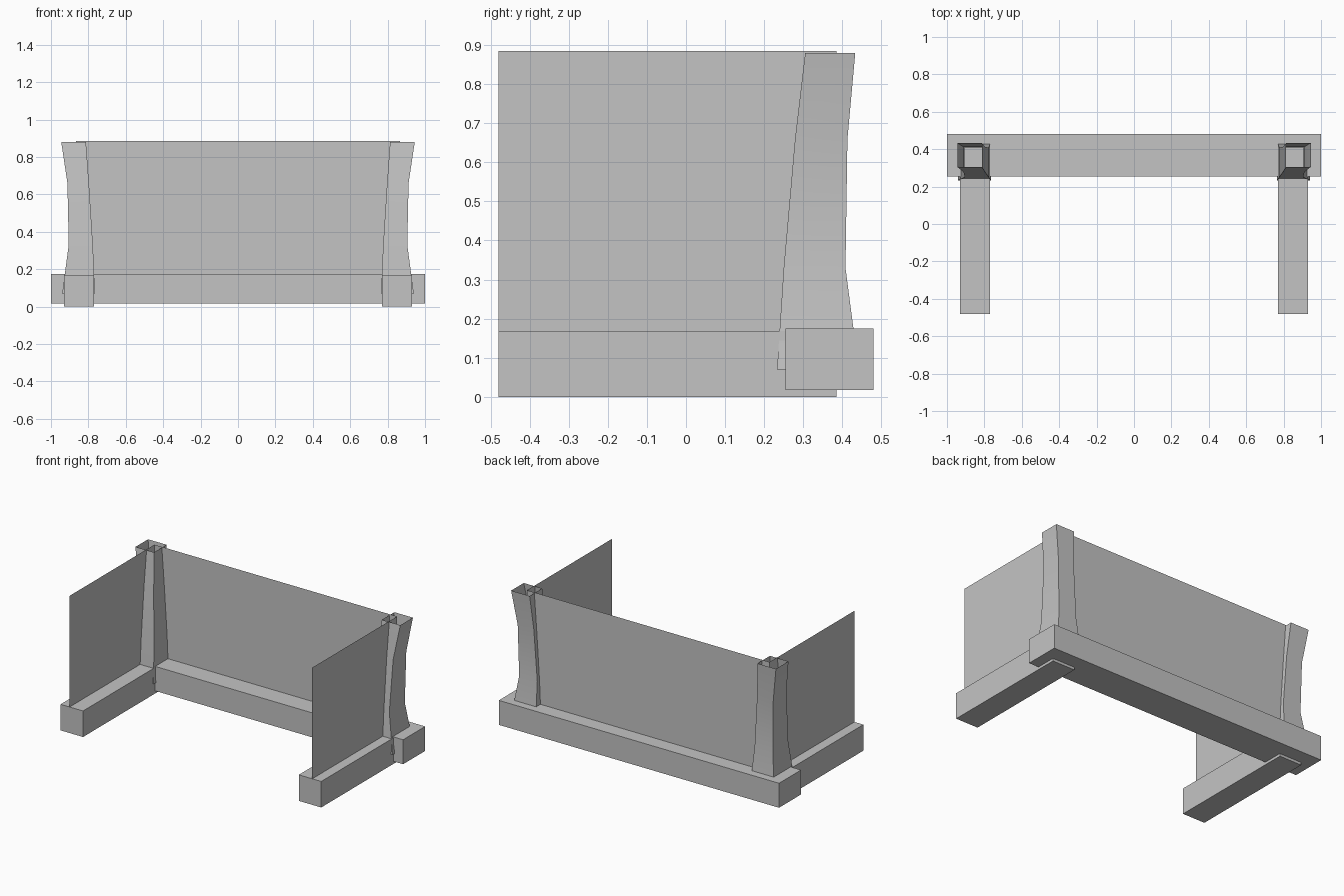
import bpy, bmesh, math

cube = bpy.data.objects.get("Cube")
if cube:
    bpy.data.objects.remove(cube, do_unlink=True)

# One plain grey for everything
grey = bpy.data.materials.new("plain grey")
grey.use_nodes = True
colour = (0.55, 0.55, 0.55, 1)
grey.diffuse_color = colour
grey.node_tree.nodes["Principled BSDF"].inputs["Base Color"].default_value = colour


def finish(name, bm):
    mesh = bpy.data.meshes.new(name)
    bmesh.ops.recalc_face_normals(bm, faces=bm.faces)
    bm.to_mesh(mesh)
    bm.free()
    mesh.materials.append(grey)
    obj = bpy.data.objects.new(name, mesh)
    bpy.context.collection.objects.link(obj)
    return obj


def ring(bm, x0, x1, y0, y1, z):
    return [bm.verts.new((x, y, z)) for x, y in ((x0, y0), (x1, y0), (x1, y1), (x0, y1))]


def tube(name, sections, capped):
    """Four-sided loft through (x0, x1, y0, y1, z) sections."""
    bm = bmesh.new()
    rings = [ring(bm, *s) for s in sections]
    for low, high in zip(rings, rings[1:]):
        for i in range(4):
            j = (i + 1) % 4
            bm.faces.new((low[i], low[j], high[j], high[i]))
    if capped:
        bm.faces.new(rings[0])
        bm.faces.new(rings[-1])
    return finish(name, bm)


def beam(name, x0, x1, y0, y1, z0, z1):
    return tube(name, [(x0, x1, y0, y1, z0), (x0, x1, y0, y1, z1)], True)


def panel(name, start, end, z0, z1):
    """Upright sheet without thickness between two floor points."""
    bm = bmesh.new()
    corners = [(*start, z0), (*end, z0), (*end, z1), (*start, z1)]
    bm.faces.new([bm.verts.new(c) for c in corners])
    return finish(name, bm)


FRONT, CORNER_X, CORNER_Y, WALL_TOP = -0.48, 0.866, 0.385, 0.885

# Back of the enclosure
beam("back_beam", -1, 1, 0.255, 0.48, 0.017, 0.175)
panel("back_wall", (-CORNER_X, CORNER_Y), (CORNER_X, CORNER_Y), 0.02, WALL_TOP)

# Flared hollow pillar: inner x, outer x, front y, back y, height
pillar = [
    (0.765, 0.940, 0.233, 0.442, 0.07),
    (0.776, 0.905, 0.250, 0.408, 0.33),
    (0.797, 0.912, 0.279, 0.413, 0.66),
    (0.813, 0.945, 0.305, 0.433, 0.88),
]

# Each side: floor beam, wall and corner pillar
for side, s in (("left", 1), ("right", -1)):
    beam(side + "_beam", s * 0.77, s * 0.93, FRONT, CORNER_Y, 0, 0.168)
    panel(side + "_wall", (s * CORNER_X, FRONT), (s * CORNER_X, CORNER_Y), 0.005, WALL_TOP)
    post = tube(side + "_pillar", [(s * a, s * b, c, d, z) for a, b, c, d, z in pillar], False)
    bpy.ops.object.select_all(action="DESELECT")
    post.select_set(True)
    bpy.context.view_layer.objects.active = post
    bpy.ops.object.shade_smooth_by_angle(angle=math.radians(30))
